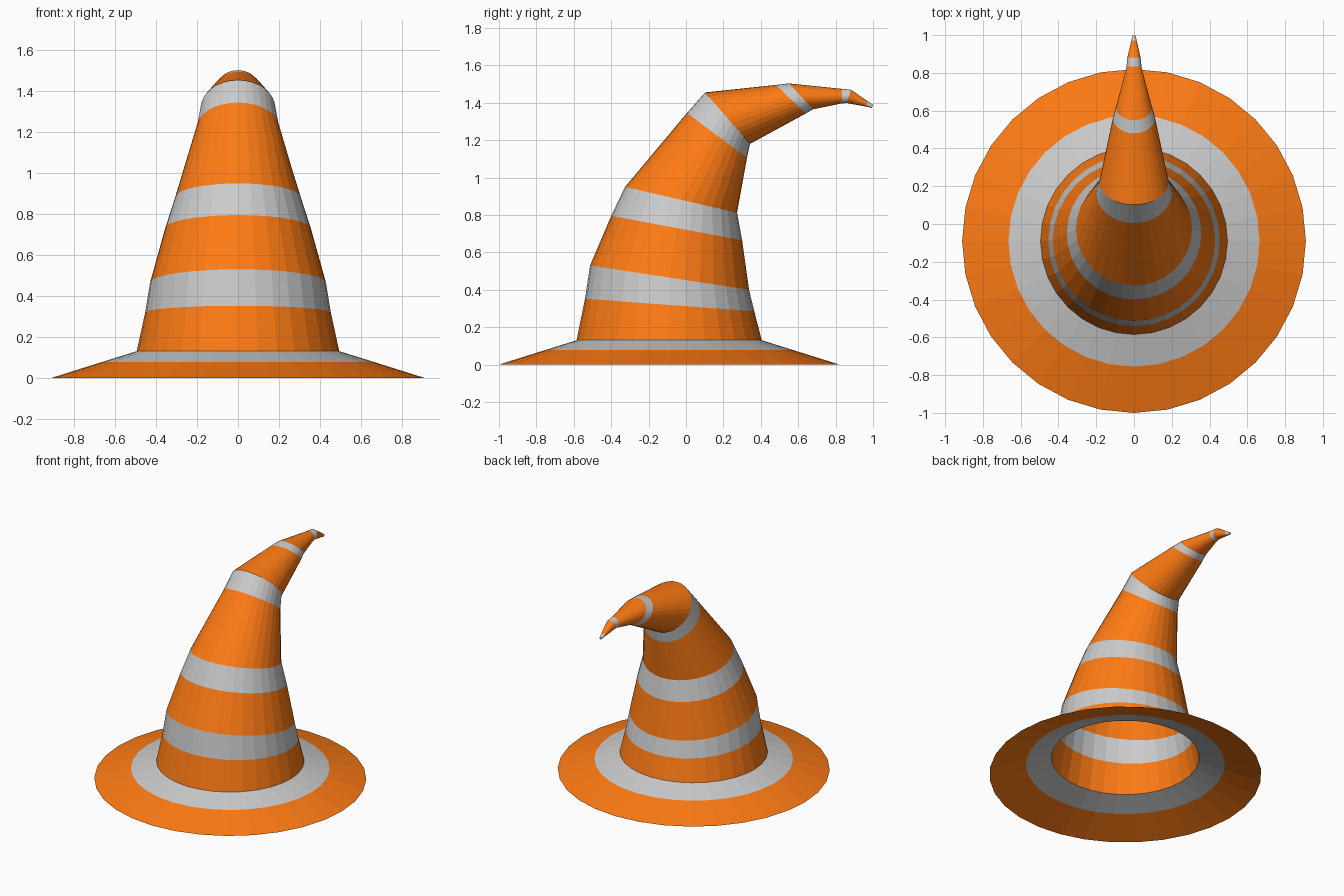
import bpy, bmesh
from math import sin, cos, tau
from mathutils import Vector

if "Cube" in bpy.data.objects:
    bpy.data.objects.remove(bpy.data.objects["Cube"])

SIDES = 32


def material(name, rgb):
    m = bpy.data.materials.new(name)
    m.diffuse_color = (*rgb, 1)
    m.use_nodes = True
    m.node_tree.nodes["Principled BSDF"].inputs["Base Color"].default_value = m.diffuse_color
    return m


ORANGE = material("orange", (1.0, 0.2, 0.007))
WHITE = material("off_white", (0.8, 0.8, 0.8))


def ring(bm, front, back):
    """Circle whose diameter runs between two (y, z) points of the side profile."""
    f, b = Vector((0, *front)), Vector((0, *back))
    c, u = (f + b) / 2, (f - b) / 2
    x = Vector((u.length, 0, 0))
    return [bm.verts.new(c + u * cos(tau * i / SIDES) + x * sin(tau * i / SIDES))
            for i in range(SIDES)]


def striped_loft(name, rows, cap=False):
    """Loft the rings in order; bands alternate orange, white, orange..."""
    bm = bmesh.new()
    rings = [ring(bm, (a, b), (c, d)) for a, b, c, d in rows]
    for k, (lo, hi) in enumerate(zip(rings, rings[1:])):
        for i in range(SIDES):
            j = (i + 1) % SIDES
            bm.faces.new((lo[i], lo[j], hi[j], hi[i])).material_index = k % 2
    if cap:
        bm.faces.new(rings[-1]).material_index = 1
    me = bpy.data.meshes.new(name)
    bm.to_mesh(me)
    bm.free()
    me.materials.append(ORANGE)
    me.materials.append(WHITE)
    ob = bpy.data.objects.new(name, me)
    bpy.context.collection.objects.link(ob)
    return ob


# sloping brim, open in the middle: front y, z, back y, z of each ring
striped_loft("brim", [
    (-1.0, 0.0, 0.82, 0.0),
    (-0.755, 0.077, 0.575, 0.077),
    (-0.585, 0.13, 0.405, 0.13),
])

# hollow crown, bending backwards to the tip
striped_loft("crown", [
    (-0.585, 0.13, 0.405, 0.13),
    (-0.54, 0.352, 0.365, 0.285),
    (-0.513, 0.53, 0.337, 0.40),
    (-0.40, 0.795, 0.30, 0.665),
    (-0.326, 0.95, 0.273, 0.812),
    (0.005, 1.345, 0.326, 1.105),
    (0.102, 1.455, 0.342, 1.18),
    (0.48, 1.495, 0.64, 1.342),
    (0.55, 1.503, 0.68, 1.365),
    (0.835, 1.474, 0.832, 1.396),
    (0.882, 1.469, 0.86, 1.398),
    (0.972, 1.408, 0.958, 1.38),
    (1.0, 1.388, 0.994, 1.372),
], cap=True)
